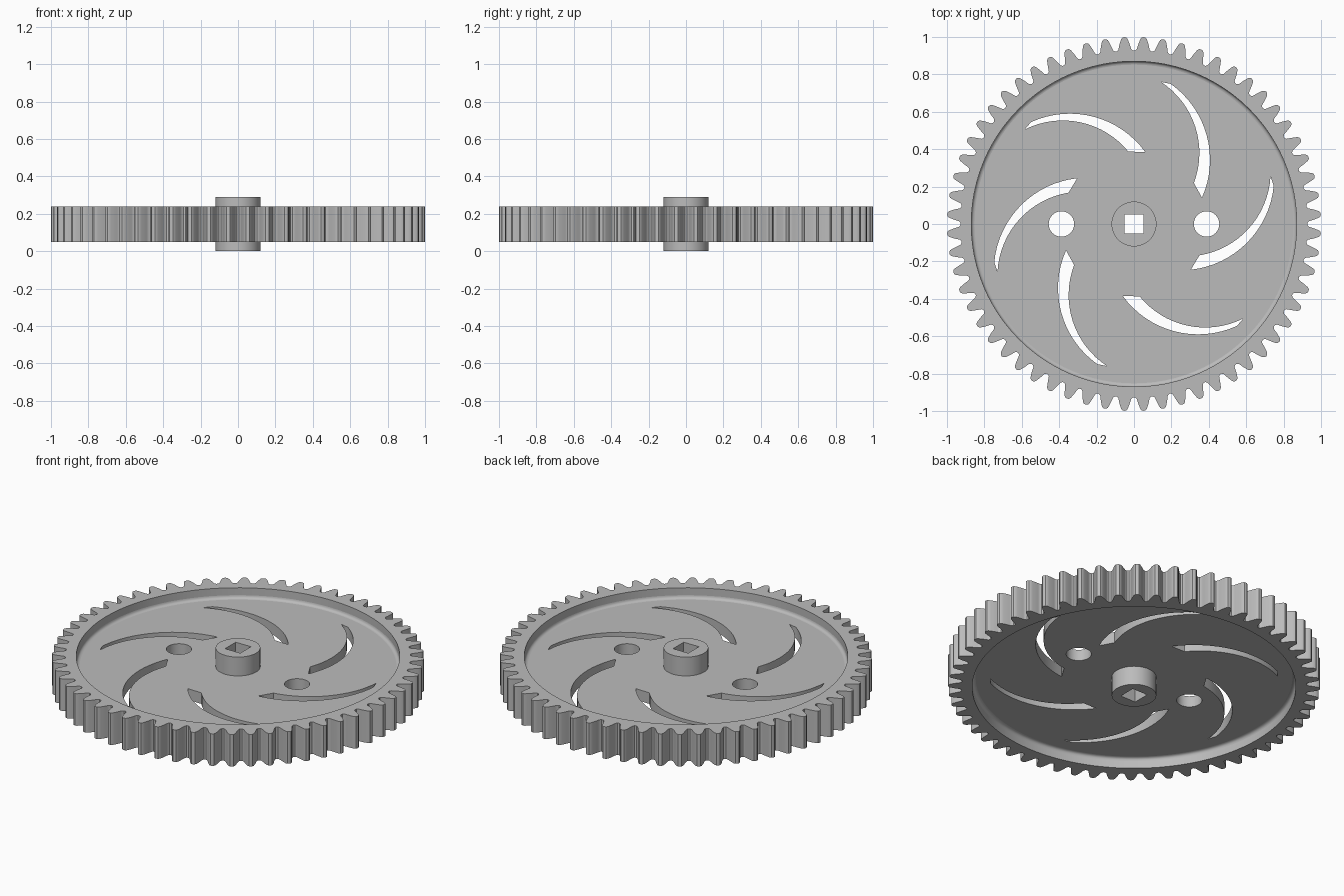
import bpy, bmesh, math
from mathutils import Vector, Matrix

if "Cube" in bpy.data.objects:
    bpy.data.objects.remove(bpy.data.objects["Cube"])

gray = bpy.data.materials.new("light gray plastic")
gray.diffuse_color = (0.5, 0.5, 0.5, 1)
gray.use_nodes = True
gray.node_tree.nodes["Principled BSDF"].inputs["Base Color"].default_value = gray.diffuse_color

TEETH = 60
MODULE = 2 / (TEETH + 2)
RECESS_R, MID_Z = 0.87, 0.145


def polar(r, a):
    return Vector((r * math.cos(a), r * math.sin(a)))


def circle(r, n, cx=0.0):
    return [polar(r, math.tau * i / n) + Vector((cx, 0)) for i in range(n)]


def finish(obj, mesh_bm):
    bmesh.ops.remove_doubles(mesh_bm, verts=mesh_bm.verts, dist=1e-5)
    bmesh.ops.recalc_face_normals(mesh_bm, faces=mesh_bm.faces)
    mesh_bm.to_mesh(obj.data)
    mesh_bm.free()
    obj.data.materials.clear()
    obj.data.materials.append(gray)
    bpy.ops.object.select_all(action='DESELECT')
    obj.select_set(True)
    bpy.context.view_layer.objects.active = obj
    bpy.ops.object.shade_smooth_by_angle(angle=math.radians(30))


def plate(name, outlines, z0, z1):
    """Extruded flat plate; every outline after the first is a hole."""
    cu = bpy.data.curves.new(name, 'CURVE')
    cu.dimensions, cu.fill_mode = '2D', 'BOTH'
    cu.extrude = (z1 - z0) / 2
    for pts in outlines:
        sp = cu.splines.new('POLY')
        sp.points.add(len(pts) - 1)
        for p, v in zip(sp.points, pts):
            p.co = (v.x, v.y, 0, 1)
        sp.use_cyclic_u = True
    obj = bpy.data.objects.new(name, cu)
    bpy.context.collection.objects.link(obj)
    bpy.ops.object.select_all(action='DESELECT')
    obj.select_set(True)
    bpy.context.view_layer.objects.active = obj
    bpy.ops.object.convert(target='MESH')
    obj = bpy.context.object
    bm = bmesh.new()
    bm.from_mesh(obj.data)
    bmesh.ops.translate(bm, verts=bm.verts, vec=(0, 0, (z0 + z1) / 2))
    finish(obj, bm)
    return obj


def gear_outline():
    """Involute teeth with slightly rounded tips, a gap facing +x."""
    pitch = 1 - MODULE
    base = pitch * math.cos(math.radians(20))
    root = pitch - 1.25 * MODULE

    def inv(r):
        t = math.acos(min(1, base / r))
        return math.tan(t) - t

    def half(r):
        return math.pi / (2 * TEETH) + inv(pitch) - inv(r)

    flank = [(root, half(pitch) + 0.020), (root + 0.008, half(pitch) + 0.011)]
    flank += [(r, half(r)) for r in (0.945, 0.957, 0.968, 0.98, 0.991)]
    flank.append((0.998, half(0.998) * 0.7))
    tooth = [(r, -h) for r, h in flank] + [(1.0, 0)] + [(r, h) for r, h in flank[::-1]]
    return [polar(r, math.tau * (i + 0.5) / TEETH + a)
            for i in range(TEETH) for r, a in tooth]


def arc(a, m, b, n=16):
    """Points on the circular arc from a through m to b."""
    a, m, b = Vector(a), Vector(m), Vector(b)
    u, v = m - a, b - a
    d = 2 * (u.x * v.y - u.y * v.x)
    c = a + Vector((v.y * u.length_squared - u.y * v.length_squared,
                    u.x * v.length_squared - v.x * u.length_squared)) / d
    r = (a - c).length
    t0 = math.atan2(a.y - c.y, a.x - c.x)
    t1 = math.atan2(b.y - c.y, b.x - c.x)
    return [c + polar(r, t0 + (t1 - t0) * i / n) for i in range(n + 1)]


# Toothed rim
plate("toothed_rim", [gear_outline(), circle(RECESS_R, 96)], 0.05, 0.24)

# Web with six swept slots, two round holes and room for the hub
slot = arc((-0.585, 0.505), (-0.31, 0.548), (-0.03, 0.387))
slot += arc((0.06, 0.385), (-0.34, 0.59), (-0.55, 0.545))
slots = [[Matrix.Rotation(math.tau * k / 6, 2) @ p for p in slot] for k in range(6)]
holes = [circle(0.068, 40, x) for x in (-0.388, 0.388)]
plate("web", [circle(RECESS_R + 0.005, 96), circle(0.11, 48)] + slots + holes,
      MID_Z - 0.033, MID_Z + 0.033)

# Hub with square bore
square = [Vector((x * 0.05, y * 0.05)) for x, y in ((-1, -1), (1, -1), (1, 1), (-1, 1))]
plate("hub", [circle(0.12, 64), square], 0, 0.29)

# Small fillets where the web meets the rim, above and below
F = 0.018
bm = bmesh.new()
for side in (1, -1):
    z = MID_Z + side * (0.033 + F)
    prof = [(RECESS_R - F + F * math.cos(t), z - side * F * math.sin(t))
            for t in (math.pi / 2 * i / 4 for i in range(5))]
    verts = [bm.verts.new((r, 0, h)) for r, h in prof]
    edges = [bm.edges.new(e) for e in zip(verts, verts[1:])]
    bmesh.ops.spin(bm, geom=verts + edges, cent=(0, 0, 0), axis=(0, 0, 1),
                   angle=math.tau, steps=96, use_merge=True)
obj = bpy.data.objects.new("web_fillet", bpy.data.meshes.new("web_fillet"))
bpy.context.collection.objects.link(obj)
bmesh.ops.remove_doubles(bm, verts=bm.verts, dist=1e-5)
bmesh.ops.recalc_face_normals(bm, faces=bm.faces)
# Fillet faces look inward, toward the axis
flip = [f for f in bm.faces if f.normal.xy.dot(f.calc_center_median().xy) > 0]
bmesh.ops.reverse_faces(bm, faces=flip)
bm.to_mesh(obj.data)
bm.free()
obj.data.materials.append(gray)
obj.data.shade_smooth()
